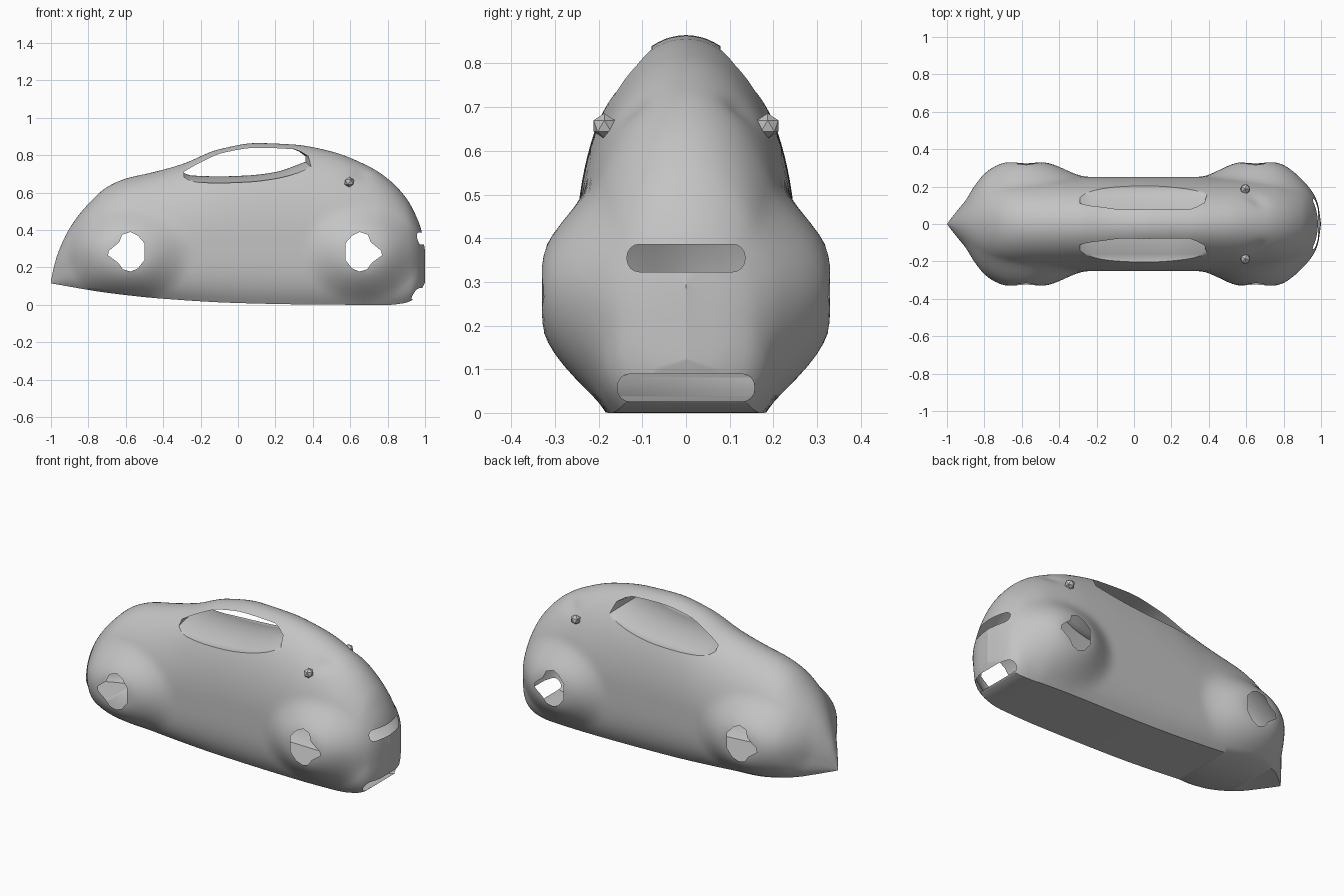
import bpy, bmesh, math

cube = bpy.data.objects.get("Cube")
if cube:
    bpy.data.objects.remove(cube, do_unlink=True)


def make_material(name, value):
    mat = bpy.data.materials.new(name)
    mat.use_nodes = True
    colour = (value, value, value, 1)
    mat.diffuse_color = colour
    mat.node_tree.nodes["Principled BSDF"].inputs["Base Color"].default_value = colour
    return mat


grey = make_material("plain grey", 0.55)
cut_mat = make_material("cutter", 0.1)


def curve(keys):
    """Smooth curve through (x, value) keys without overshoot."""
    xs, vs = zip(*keys)
    d = [(vs[i + 1] - vs[i]) / (xs[i + 1] - xs[i]) for i in range(len(xs) - 1)]
    m = [d[0]] + [2 * a * b / (a + b) if a * b > 0 else 0 for a, b in zip(d, d[1:])] + [d[-1]]

    def value(x):
        i = max(j for j in range(len(d)) if j == 0 or xs[j] <= x)
        h = xs[i + 1] - xs[i]
        t = min(1, max(0, (x - xs[i]) / h))
        return ((2 * t**3 - 3 * t**2 + 1) * vs[i] + (t**3 - 2 * t**2 + t) * h * m[i]
                + (3 * t**2 - 2 * t**3) * vs[i + 1] + (t**3 - t**2) * h * m[i + 1])
    return value


# Side and plan profiles of the body
top = curve([(-1, .13), (-.985, .2), (-.965, .27), (-.9, .41), (-.8, .54), (-.7, .63),
             (-.6, .675), (-.45, .71), (-.3, .752), (-.1, .832), (.1, .865), (.3, .857),
             (.5, .82), (.7, .74), (.8, .675), (.9, .57), (.95, .48), (.98, .4), (1, .29)])
floor = curve([(-1, .115), (-.7, .065), (-.4, .033), (0, .01), (.4, .002), (.8, 0),
               (.88, .008), (.93, .024), (.96, .05), (.985, .09), (1, .12)])
width = curve([(-1, 0), (-.97, .04), (-.9, .125), (-.85, .18), (-.78, .225), (-.65, .245),
               (-.4, .252), (.5, .252), (.75, .24), (.85, .22), (.92, .195), (.96, .16),
               (.985, .1), (1, 0)])


def shape_side(x, y, z):
    """Push the side out into wheel fenders and in at the lamp scoop."""
    for cx, rx in ((.66, .32), (-.58, .34)):
        r = math.hypot((x - cx) / rx, (z - .28) / (.25 if z > .28 else .27))
        s = min(1, max(0, (r - .25) / .75))
        k = (1 - s * s * (3 - 2 * s)) * min(1, y / .12)
        y += max(0, .33 - y) * k
    scoop = math.exp(-((x - .66) / .05)**2 - ((z - .695) / .03)**2)
    return y - .014 * scoop * min(1, y / .1)


def half_section(x):
    zt, zb, w = top(x), floor(x), width(x)
    zc = zb + .42 * (zt - zb)
    pts = []
    for i in range(12):
        s = 1 - i / 12
        pts.append((w * (1 - .27 * s**4), zc + (zb - zc) * s))
    for i in range(25):
        t = math.sin(math.pi / 2 * i / 24)
        pts.append((w * math.sqrt(max(0, 1 - t * t)), zc + (zt - zc) * t))
    return [(shape_side(x, y, z), z) for y, z in pts]


def loft(name, rings, material, caps):
    """Skin closed rings of points into a solid."""
    bm = bmesh.new()
    rows = [[bm.verts.new(p) for p in ring] for ring in rings]
    for a, b in zip(rows, rows[1:]):
        for j in range(len(a)):
            k = (j + 1) % len(a)
            bm.faces.new((a[j], a[k], b[k], b[j]))
    if caps:
        bm.faces.new(rows[0])
        bm.faces.new(rows[-1])
    bmesh.ops.remove_doubles(bm, verts=bm.verts, dist=1e-5)
    bmesh.ops.dissolve_degenerate(bm, edges=bm.edges, dist=1e-6)
    bmesh.ops.recalc_face_normals(bm, faces=bm.faces)
    mesh = bpy.data.meshes.new(name)
    bm.to_mesh(mesh)
    bm.free()
    mesh.materials.append(material)
    obj = bpy.data.objects.new(name, mesh)
    bpy.context.collection.objects.link(obj)
    return obj


# Body shell, lofted from tail to nose
STATIONS = 120
rings = []
for i in range(STATIONS + 1):
    x = -math.cos(math.pi * i / STATIONS)
    half = half_section(x)
    section = half + [(-y, z) for y, z in reversed(half[:-1])]
    rings.append([(x, y, z) for y, z in section])
body = loft("body_shell", rings, grey, False)


def cut(name, rings, material):
    cutter = loft(name, rings, material, True)
    cutter.hide_render = True
    mod = body.modifiers.new(name, 'BOOLEAN')
    mod.operation, mod.solver, mod.object = 'DIFFERENCE', 'EXACT', cutter
    mod.material_mode = 'TRANSFER'
    return cutter


def across(points):
    return [[(x, y, z) for x, z in points] for y in (-.6, .6)]


def rounded_slot(half_width, z0, z1):
    r = (z1 - z0) * .45
    pts = []
    for q, (sy, z) in enumerate(((1, z1 - r), (-1, z1 - r), (-1, z0 + r), (1, z0 + r))):
        for n in range(5):
            a = math.pi / 2 * (q + n / 4)
            pts.append((sy * (half_width - r) + r * math.cos(a), z + r * math.sin(a)))
    return [[(x, y, z) for y, z in pts] for x in (.86, 1.16)]


# Window passage: a domed deck runs beneath the roof strip
sill = curve([(-.29, .705), (-.25, .692), (-.1, .687), (.05, .692), (.2, .71), (.36, .765)])
header = curve([(-.29, .712), (-.2, .762), (-.08, .813), (.1, .84), (.3, .832), (.36, .795)])


def window_ring(y):
    xs = [-.29 + .65 * i / 20 for i in range(21)]
    bend = min(1, (y / .18)**2)

    def flare(x):
        return x + .04 * bend * max(0, (x - .2) / .16)
    lower = [(flare(x), y, sill(x) - .035 * bend) for x in xs]
    upper = [(flare(x), y, header(x)) for x in reversed(xs)]
    return lower + upper


# Wheel openings, nose slot and lower grille
wheel = [(.575, .24), (.575, .33), (.61, .37), (.65, .39), (.695, .375), (.71, .335),
         (.765, .29), (.77, .265), (.715, .225), (.69, .19), (.65, .178), (.61, .195)]
cutters = [
    cut("window_cutter", [window_ring(.3 * i / 15) for i in range(-15, 16)], grey),
    cut("front_wheel_cutter", across(wheel), cut_mat),
    cut("rear_wheel_cutter", across([(.075 - x, z) for x, z in wheel]), cut_mat),
    cut("nose_slot_cutter", rounded_slot(.135, .323, .386), cut_mat),
    cut("grille_cutter", rounded_slot(.157, .026, .089), cut_mat),
]
bpy.ops.object.select_all(action='DESELECT')
bpy.context.view_layer.objects.active = body
body.select_set(True)
for mod in list(body.modifiers):
    bpy.ops.object.modifier_apply(modifier=mod.name)

# Drop the walls left inside the openings so the shell stays thin
mesh = body.data
walls = {i for i, m in enumerate(mesh.materials) if m == cut_mat}
bm = bmesh.new()
bm.from_mesh(mesh)
bmesh.ops.delete(bm, geom=[f for f in bm.faces if f.material_index in walls], context='FACES')
bm.to_mesh(mesh)
bm.free()
for i in sorted(walls, reverse=True):
    mesh.materials.pop(index=i)
for cutter in cutters:
    bpy.data.objects.remove(cutter, do_unlink=True)
bpy.data.materials.remove(cut_mat)
bpy.ops.object.shade_smooth_by_angle(angle=math.radians(40))

# Small faceted lamps
for name, side in (("left_lamp", 1), ("right_lamp", -1)):
    bpy.ops.mesh.primitive_ico_sphere_add(subdivisions=1, radius=.029,
                                          location=(.595, side * .187, .657))
    lamp = bpy.context.object
    lamp.name = name
    lamp.data.materials.append(grey)
